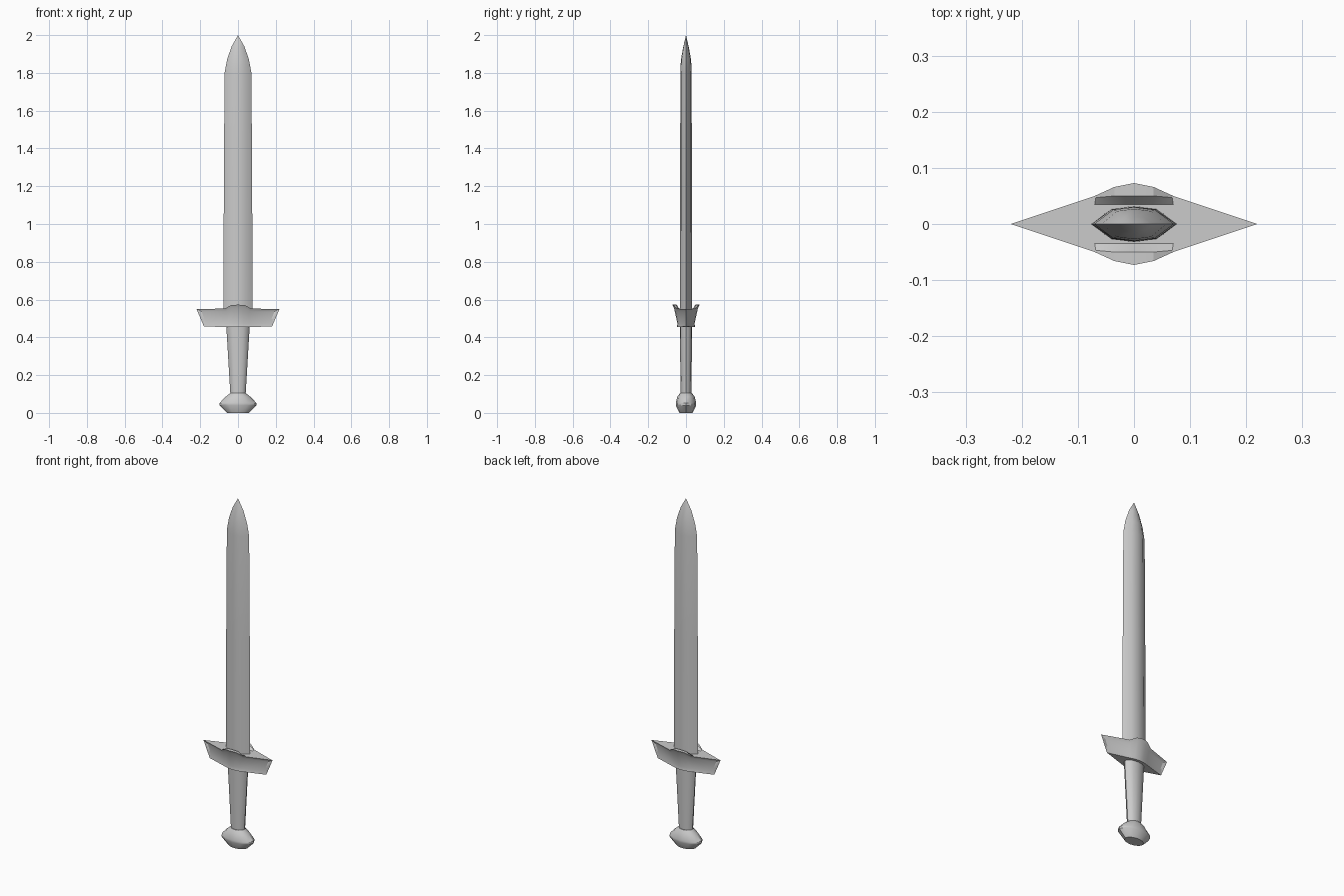
import bpy, bmesh, math

cube = bpy.data.objects.get("Cube")
if cube:
    bpy.data.objects.remove(cube, do_unlink=True)

steel = bpy.data.materials.new("grey_steel")
steel.use_nodes = True
GREY = (0.6, 0.6, 0.6, 1)
steel.diffuse_color = GREY
steel.node_tree.nodes["Principled BSDF"].inputs["Base Color"].default_value = GREY


def finish(name, bm, angle):
    bmesh.ops.recalc_face_normals(bm, faces=bm.faces)
    mesh = bpy.data.meshes.new(name)
    bm.to_mesh(mesh)
    bm.free()
    mesh.materials.append(steel)
    obj = bpy.data.objects.new(name, mesh)
    bpy.context.collection.objects.link(obj)
    bpy.ops.object.select_all(action="DESELECT")
    obj.select_set(True)
    bpy.context.view_layer.objects.active = obj
    bpy.ops.object.shade_smooth_by_angle(angle=math.radians(angle))
    return obj


def loft(name, section, rings, angle=35, tip=None):
    """Skin a unit section scaled by (z, half width, half depth) rings."""
    bm = bmesh.new()
    loops = [[bm.verts.new((x * w, y * d, z)) for x, y in section] for z, w, d in rings]
    n = len(section)
    for a, b in zip(loops, loops[1:]):
        for i in range(n):
            bm.faces.new((a[i], a[(i + 1) % n], b[(i + 1) % n], b[i]))
    bm.faces.new(loops[0])
    if tip:
        point = bm.verts.new((0, 0, tip))
        for i in range(n):
            bm.faces.new((loops[-1][i], loops[-1][(i + 1) % n], point))
    else:
        bm.faces.new(loops[-1])
    return finish(name, bm, angle)


# Blade: flattened section with sharp edges and a pointed tip
blade_section = [(1, 0), (0.52, 0.85), (0, 1), (-0.52, 0.85),
                 (-1, 0), (-0.52, -0.85), (0, -1), (0.52, -0.85)]
loft("blade", blade_section,
     [(0.54, 0.077, 0.032), (1.2, 0.075, 0.031), (1.8, 0.071, 0.03),
      (1.87, 0.058, 0.027), (1.94, 0.034, 0.014)], tip=2.0)

# Grip and pommel: oval lofts
oval = [(math.cos(i * math.tau / 12), math.sin(i * math.tau / 12)) for i in range(12)]
loft("grip", oval, [(0.09, 0.04, 0.028), (0.46, 0.062, 0.033)])
loft("pommel", oval, [(0, 0.058, 0.035), (0.04, 0.098, 0.054), (0.052, 0.098, 0.054),
                      (0.085, 0.066, 0.046), (0.105, 0.04, 0.032)])

# Guard: pointed bar, wider at the top, with raised lips and sunken panels
# columns: top x, top y, top z, bottom x, bottom y
half = [(0.07, 0.05, 0.552, 0.06, 0.036), (0.035, 0.066, 0.571, 0.03, 0.045),
        (0, 0.073, 0.573, 0, 0.048)]
columns = half + [(-a, b, c, -d, e) for a, b, c, d, e in half[1::-1]]
bm = bmesh.new()
ends = {s: (bm.verts.new((s * 0.22, 0, 0.55)), bm.verts.new((s * 0.18, 0, 0.457)))
        for s in (1, -1)}
tops, bottoms, panels = {}, {}, {}
for side in (-1, 1):
    row = [(bm.verts.new((tx, side * ty, tz)), bm.verts.new((bx, side * by, 0.455)))
           for tx, ty, tz, bx, by in columns]
    strip = [ends[1]] + row + [ends[-1]]
    panels[side] = [bm.faces.new((a[0], b[0], b[1], a[1])) for a, b in zip(strip, strip[1:])]
    tops[side] = [t for t, b in row]
    bottoms[side] = [b for t, b in row]
    # Lip: flat rim, then a slope down to the deck
    rim = [bm.verts.new((x, side * y, z)) for x, y, z in
           [(0.068, 0.047, 0.552), (0.035, 0.05, 0.571), (0, 0.05, 0.573),
            (-0.035, 0.05, 0.571), (-0.068, 0.047, 0.552)]]
    foot = [bm.verts.new((c[0], side * 0.035, 0.55)) for c in columns]
    for a, b in ((tops[side], rim), (rim, foot)):
        for i in range(4):
            bm.faces.new((a[i], a[i + 1], b[i + 1], b[i]))
    tops[side] = [tops[side][0], rim[0]] + foot + [rim[-1], tops[side][-1]]
for loops, k in ((tops, 0), (bottoms, 1)):
    bm.faces.new([ends[1][k]] + loops[1] + [ends[-1][k]] + loops[-1][::-1])
bmesh.ops.recalc_face_normals(bm, faces=bm.faces)
for side in (-1, 1):
    bmesh.ops.inset_region(bm, faces=panels[side], thickness=0.017, depth=-0.006,
                           use_even_offset=True, use_boundary=True)
finish("guard", bm, 25)
